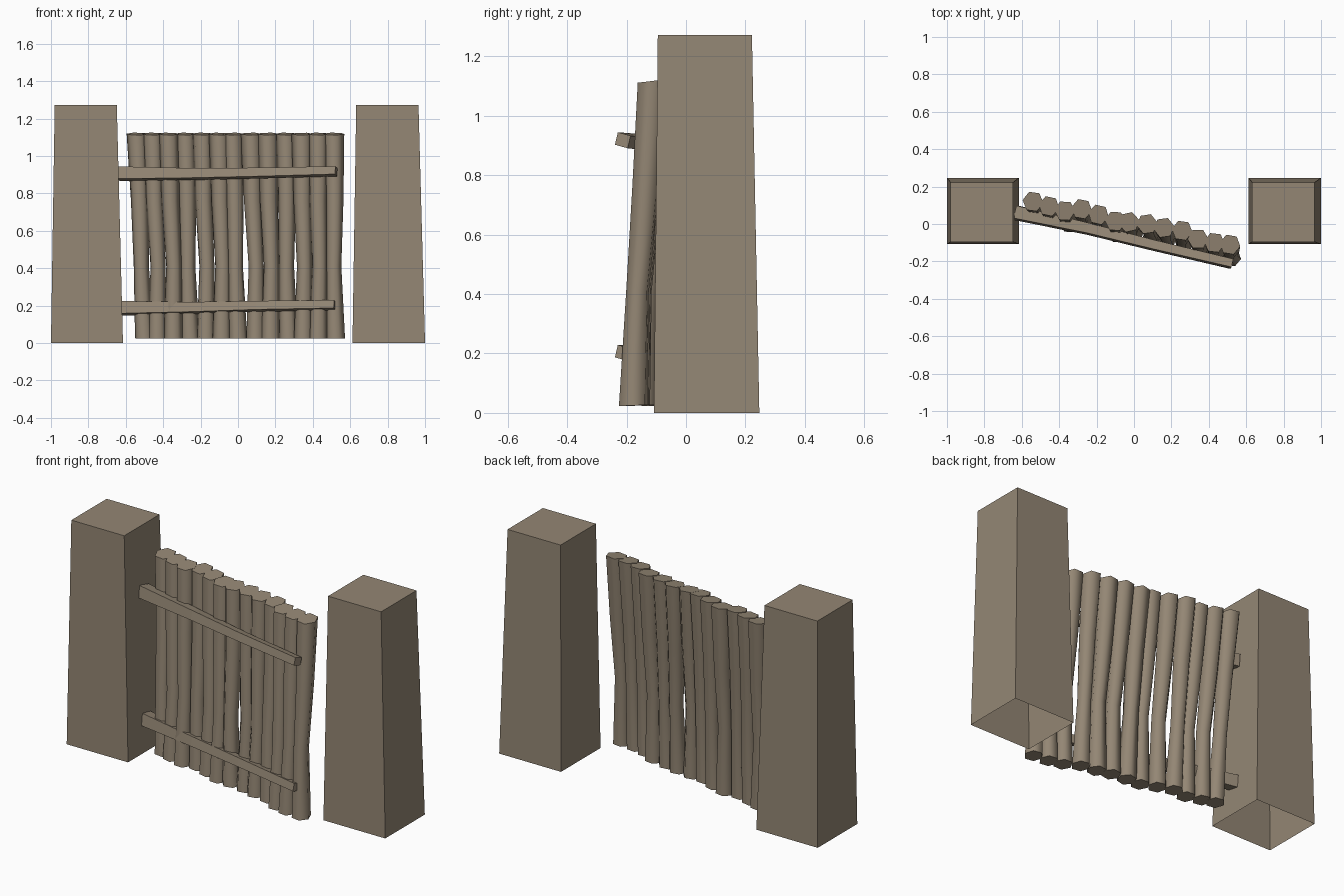
import bpy, bmesh, math, random
from mathutils import Vector

if "Cube" in bpy.data.objects:
    bpy.data.objects.remove(bpy.data.objects["Cube"])

random.seed(4)

wood = bpy.data.materials.new("weathered brown")
wood.diffuse_color = (0.295, 0.24, 0.175, 1)
wood.use_nodes = True
wood.node_tree.nodes["Principled BSDF"].inputs["Base Color"].default_value = wood.diffuse_color


def loft(name, rings, cap_start=True, cap_end=True, smooth=False):
    """Skin a list of equal-length point rings into a tube."""
    bm = bmesh.new()
    vs = [[bm.verts.new(p) for p in r] for r in rings]
    n = len(vs[0])
    for a, b in zip(vs, vs[1:]):
        for i in range(n):
            j = (i + 1) % n
            f = bm.faces.new((a[i], a[j], b[j], b[i]))
            f.smooth = smooth
    for r, on in ((vs[0][::-1], cap_start), (vs[-1], cap_end)):
        if on:
            f = bm.faces.new(r)
            for e in f.edges:
                e.smooth = False
    me = bpy.data.meshes.new(name)
    bm.to_mesh(me)
    bm.free()
    me.materials.append(wood)
    ob = bpy.data.objects.new(name, me)
    bpy.context.collection.objects.link(ob)
    return ob


def rect(x0, x1, y0, y1, z):
    return [(x0, y0, z), (x1, y0, z), (x1, y1, z), (x0, y1, z)]


# Tapered gate posts, open underneath
loft("left_post", [rect(-1, -.615, -.108, .247, 0),
                   rect(-.98, -.648, -.095, .222, 1.272)], cap_start=False)
loft("right_post", [rect(.612, 1, -.108, .247, 0),
                    rect(.632, .965, -.095, .222, 1.272)], cap_start=False)

# Crooked six-sided pickets: top x, top y, bottom x
pickets = [(-.54, .12, -.50), (-.455, .095, -.43), (-.37, .07, -.345),
           (-.28, .08, -.255), (-.19, .05, -.17), (-.10, .015, -.085),
           (-.027, .01, 0), (.07, 0, .095), (.16, -.02, .175),
           (.257, -.035, .27), (.342, -.08, .35), (.43, -.10, .43),
           (.513, -.11, .522)]
# height, blend from bottom to top, radius
levels = [(.025, 0, .051), (.41, .22, .041), (.76, .62, .048), (1.118, 1, .056)]
for k, (tx, ty, bx) in enumerate(pickets):
    turn = math.radians(random.uniform(-15, 15))
    by = ty - .068
    rings = []
    for z, t, r in levels:
        cx, cy = bx + (tx - bx) * t, by + (ty - by) * t
        if z == .41:
            cx += .008 * (1 if k % 3 else -1)
        ring = []
        for i in range(6):
            a = turn + i * math.pi / 3
            dx, dy = r * math.cos(a), r * math.sin(a)
            tilt = .12 * dy if z > 1 else .04 * dy
            ring.append((cx + dx, cy + dy, z + tilt))
        rings.append(ring)
    loft("picket_%02d" % (k + 1), rings, smooth=True)


# Slightly bent cross rails on the front: centre, half thickness, half height
def rail(name, stations):
    along = Vector((1.15, -.28, 0)).normalized()
    across = Vector((-along.y, along.x, 0))
    rings = []
    for x, y, z, t, h in stations:
        c = Vector((x, y, z))
        u = across * t + Vector((0, 0, -.006))
        v = Vector((0, 0, h)) + across * .005
        rings.append([c - u - v, c + u - v, c + u + v, c - u + v])
    loft(name, rings)


rail("top_rail", [(-.638, .06, .905, .034, .033), (-.25, -.025, .903, .027, .026),
                  (.1, -.113, .908, .024, .023), (.525, -.213, .918, .022, .021)])
rail("bottom_rail", [(-.625, .06, .185, .034, .033), (-.25, -.025, .187, .027, .026),
                     (.1, -.113, .196, .024, .023), (.518, -.213, .202, .022, .021)])
